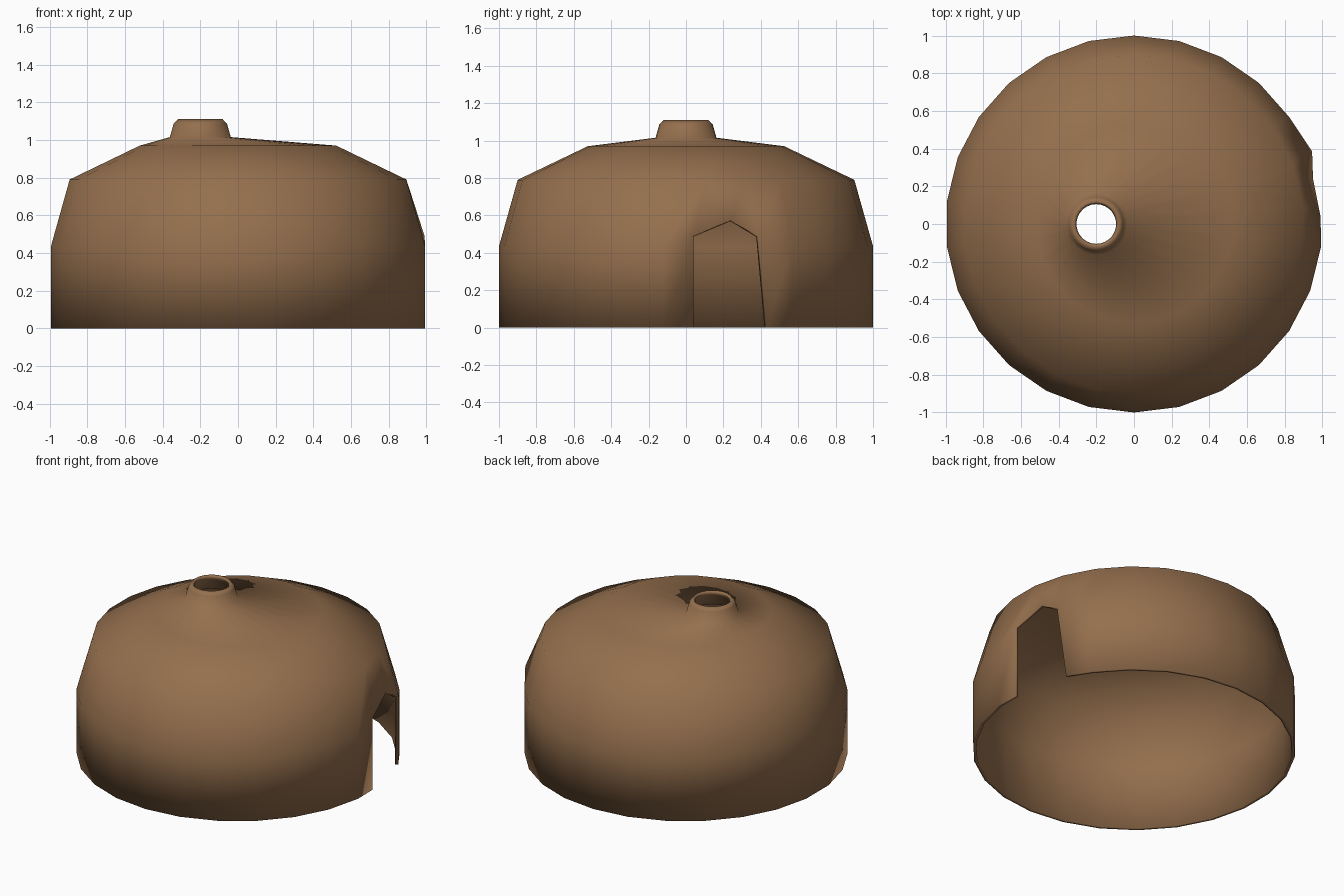
import bpy, bmesh, math
from mathutils import Vector

if "Cube" in bpy.data.objects:
    bpy.data.objects.remove(bpy.data.objects["Cube"])

N = 26            # sides of the hut
WALL = 0.02       # shell thickness

mat = bpy.data.materials.new("clay")
mat.diffuse_color = (0.30, 0.16, 0.075, 1)
mat.use_nodes = True
mat.node_tree.nodes["Principled BSDF"].inputs["Base Color"].default_value = mat.diffuse_color

bm = bmesh.new()


def ring(r, z, cx=0.0):
    # vertices run clockwise from +y
    return [bm.verts.new((cx + r * math.sin(2 * math.pi * j / N),
                          r * math.cos(2 * math.pi * j / N), z)) for j in range(N)]


# dome rings, then off-centre smoke hole rings: (radius, height, centre x)
profile = [(1.0, 0.0, 0), (1.0, 0.435, 0), (0.9, 0.79, 0), (0.525, 0.97, 0),
           (0.163, 1.015, -0.2), (0.143, 1.085, -0.2), (0.12, 1.11, -0.2)]
rings = [ring(*p) for p in profile]

# doorway between columns 5 and 6, with a peaked lintel
DOOR = 5
for level, col, co in [(0, 5, (0.91, 0.43, 0)), (1, 5, (0.945, 0.385, 0.49)),
                       (0, 6, (0.99, 0.04, 0)), (1, 6, (0.99, 0.04, 0.49))]:
    rings[level][col].co = Vector(co)
peak = bm.verts.new((0.95, 0.24, 0.575))

for k in range(len(rings) - 1):
    lo, hi = rings[k], rings[k + 1]
    for j in range(N):
        n = (j + 1) % N
        if j == DOOR and k == 0:
            continue
        if j == DOOR and k == 1:
            bm.faces.new((lo[j], hi[j], peak))
            bm.faces.new((peak, hi[j], hi[n]))
            bm.faces.new((peak, hi[n], lo[n]))
        else:
            bm.faces.new((lo[n], lo[j], hi[j], hi[n]))

for f in bm.faces:
    f.smooth = True
bmesh.ops.recalc_face_normals(bm, faces=bm.faces)
# make sure the normals face outward
bm.normal_update()
test = bm.faces[:][0]
if test.normal.dot(test.calc_center_median()) < 0:
    bmesh.ops.reverse_faces(bm, faces=bm.faces)

mesh = bpy.data.meshes.new("hut_shell")
bm.to_mesh(mesh)
bm.free()
hut = bpy.data.objects.new("hut_shell", mesh)
bpy.context.collection.objects.link(hut)
mesh.materials.append(mat)

# wall thickness grows inward
solid = hut.modifiers.new("thickness", 'SOLIDIFY')
solid.thickness = WALL
solid.offset = -1
